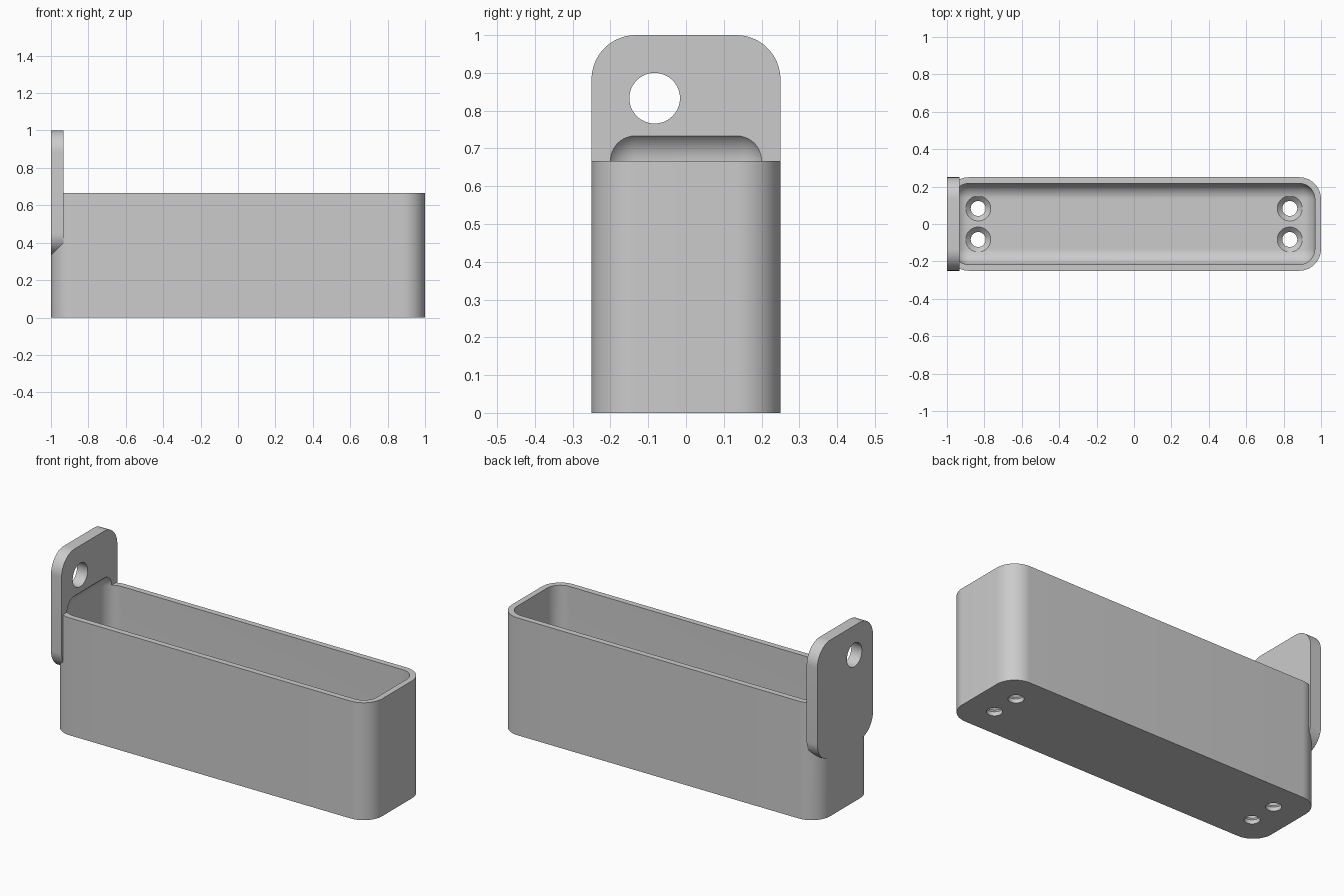
import bpy, bmesh
from math import cos, sin, pi
from mathutils import Matrix

WALL = 1 / 30
RADIUS = 0.117
INNER = 0.083

old = bpy.data.objects.get("Cube")
if old:
    bpy.data.objects.remove(old, do_unlink=True)

gray = bpy.data.materials.new("plain gray")
gray.use_nodes = True
color = (0.6, 0.6, 0.6, 1)
gray.diffuse_color = color
gray.node_tree.nodes["Principled BSDF"].inputs["Base Color"].default_value = color


def finish(name, bm):
    bmesh.ops.recalc_face_normals(bm, faces=bm.faces)
    mesh = bpy.data.meshes.new(name)
    bm.to_mesh(mesh)
    bm.free()
    mesh.materials.append(gray)
    obj = bpy.data.objects.new(name, mesh)
    bpy.context.collection.objects.link(obj)
    return obj


def rounded_block(name, low, high, radius, axis=None, segments=16):
    """Box with the edges along one axis rounded, or all edges if axis is None."""
    bm = bmesh.new()
    bmesh.ops.create_cube(bm, size=1)
    for v in bm.verts:
        for i in range(3):
            v.co[i] = high[i] if v.co[i] > 0 else low[i]
    edges = [e for e in bm.edges if axis is None
             or abs(e.verts[0].co[axis] - e.verts[1].co[axis]) > 1e-4]
    bmesh.ops.bevel(bm, geom=edges, offset=radius, offset_type='OFFSET',
                    segments=segments, profile=0.5, affect='EDGES')
    return finish(name, bm)


def turned(name, profile, matrix, sides=48):
    """Closed solid turned around z from (radius, height) points."""
    bm = bmesh.new()
    rings = [[bm.verts.new((r * cos(2 * pi * k / sides), r * sin(2 * pi * k / sides), z))
              for k in range(sides)] for r, z in profile]
    for a, b in zip(rings, rings[1:]):
        for k in range(sides):
            n = (k + 1) % sides
            bm.faces.new((a[k], a[n], b[n], b[k]))
    bm.faces.new(rings[0])
    bm.faces.new(rings[-1])
    bmesh.ops.transform(bm, matrix=matrix, verts=bm.verts)
    return finish(name, bm)


def combine(target, tool, operation):
    mod = target.modifiers.new(tool.name, 'BOOLEAN')
    mod.operation = operation
    mod.solver = 'EXACT'
    mod.object = tool
    bpy.context.view_layer.objects.active = target
    bpy.ops.object.modifier_apply(modifier=mod.name)
    bpy.data.objects.remove(tool, do_unlink=True)


# Tray body and upright mounting plate
tray = rounded_block("tray", (-1, -0.25, 0), (1, 0.25, 2 / 3), RADIUS, axis=2)
plate = rounded_block("mounting_plate", (-1, -0.25, 1 / 3), (-1 + 2 * WALL, 0.25, 1),
                      RADIUS, axis=0)
combine(tray, plate, 'UNION')

# Fully rounded cavity, which also scoops into the plate
cavity = rounded_block("cavity", (-1 + WALL, -0.25 + WALL, 0.05),
                       (1 - WALL, 0.25 - WALL, 0.75), INNER)
combine(tray, cavity, 'DIFFERENCE')

# Hanging hole in the plate, off centre
hole = turned("hanging_hole", [(0.067, -0.1), (0.067, 0.1)],
              Matrix.Translation((-0.967, -0.083, 0.833)) @ Matrix.Rotation(pi / 2, 4, 'Y'))
combine(tray, hole, 'DIFFERENCE')

# Countersunk screw holes in the floor
screw = [(0.04, -0.05), (0.04, 0.023), (0.067, 0.05), (0.067, 0.1)]
for x in (-0.833, 0.833):
    for y in (-0.083, 0.083):
        cutter = turned("screw_hole", screw, Matrix.Translation((x, y, 0)))
        combine(tray, cutter, 'DIFFERENCE')

# Smooth rounded surfaces, sharp edges kept
bpy.ops.object.select_all(action='DESELECT')
tray.select_set(True)
bpy.context.view_layer.objects.active = tray
bpy.ops.object.shade_smooth_by_angle(angle=pi / 6)
